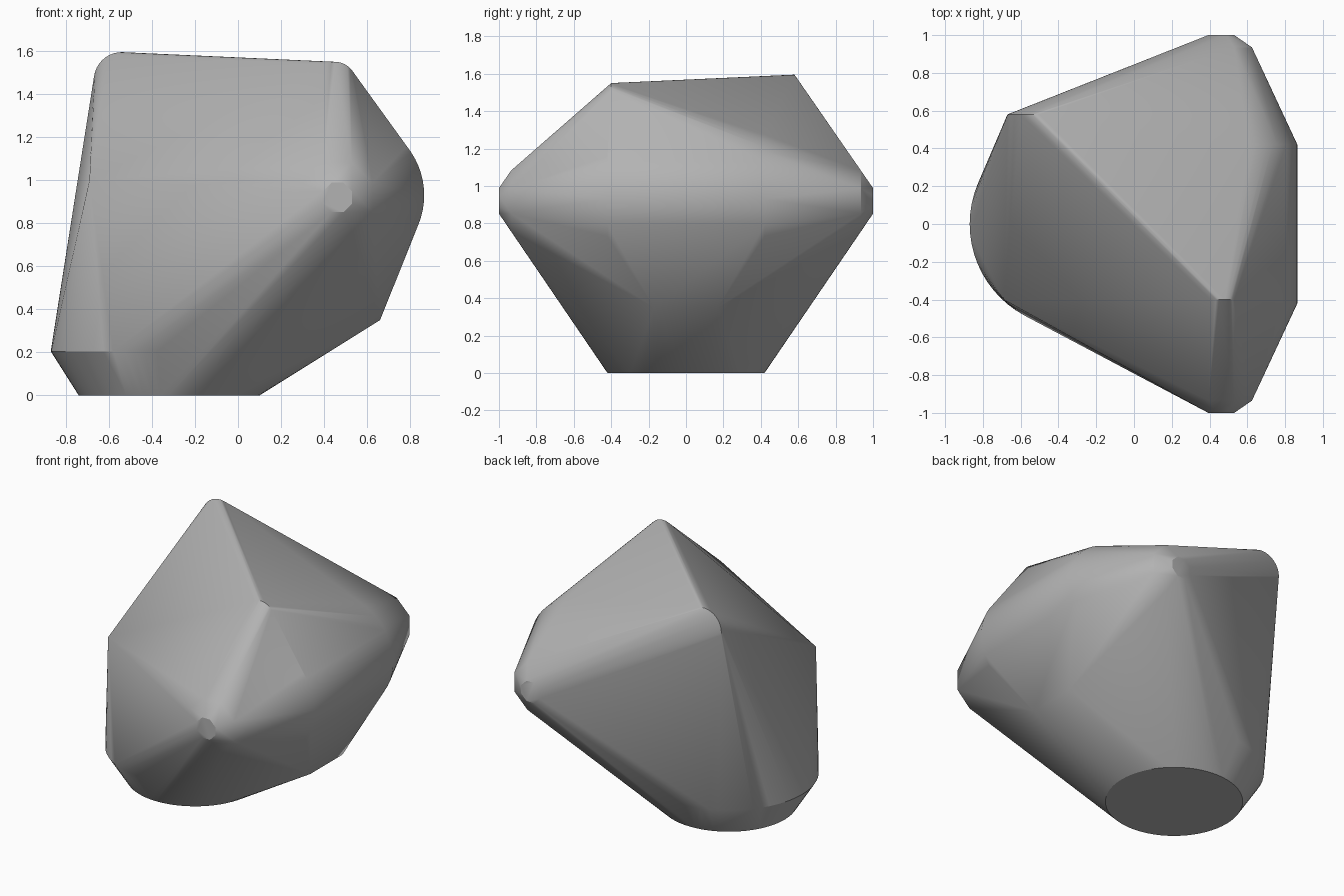
import bpy, bmesh, math
from mathutils import Vector

if "Cube" in bpy.data.objects:
    bpy.data.objects.remove(bpy.data.objects["Cube"], do_unlink=True)

stone = bpy.data.materials.new("stone grey")
stone.use_nodes = True
colour = (0.45, 0.45, 0.45, 1)
stone.diffuse_color = colour
stone.node_tree.nodes["Principled BSDF"].inputs["Base Color"].default_value = colour

bm = bmesh.new()


def ring(centre, radius, axis, count, turn=0.0):
    """Loose points on a circle facing the given axis."""
    for i in range(count):
        a = turn + math.tau * i / count
        c, s = radius * math.cos(a), radius * math.sin(a)
        offset = (c, s, 0) if axis == "z" else (c, 0, s)
        bm.verts.new(Vector(centre) + Vector(offset))


# Round foot
ring((-0.32, 0, 0), 0.42, "z", 64)
ring((-0.32, 0, 0.205), 0.55, "z", 64)

# Mirrored side bulge, octagonal tips and lower corners
for side in (-1, 1):
    ring((0.505, side * 0.42, 0.93), 0.36, "y", 64)
    ring((0.462, side * 0.935, 0.92), 0.176, "y", 8, math.pi / 8)
    ring((0.462, side, 0.92), 0.074, "y", 8, math.pi / 8)
    bm.verts.new((0.66, side * 0.17, 0.35))

# Rounded ends of the top ridge and the shoulder corner
ring((-0.54, 0.58, 1.465), 0.13, "y", 40)
ring((0.45, -0.4, 1.45), 0.1, "y", 40)
bm.verts.new((-0.69, -0.4, 1.0))

# Wrap everything in one convex skin
hull = bmesh.ops.convex_hull(bm, input=bm.verts[:])
bmesh.ops.delete(bm, geom=[v for v in bm.verts if not v.link_faces], context="VERTS")
bmesh.ops.dissolve_limit(bm, angle_limit=math.radians(0.3),
                         verts=bm.verts[:], edges=bm.edges[:])
bmesh.ops.recalc_face_normals(bm, faces=bm.faces[:])

mesh = bpy.data.meshes.new("faceted_stone")
bm.to_mesh(mesh)
bm.free()
mesh.materials.append(stone)
body = bpy.data.objects.new("faceted_stone", mesh)
bpy.context.collection.objects.link(body)
bpy.context.view_layer.objects.active = body
body.select_set(True)
bpy.ops.object.shade_smooth_by_angle(angle=math.radians(30))
